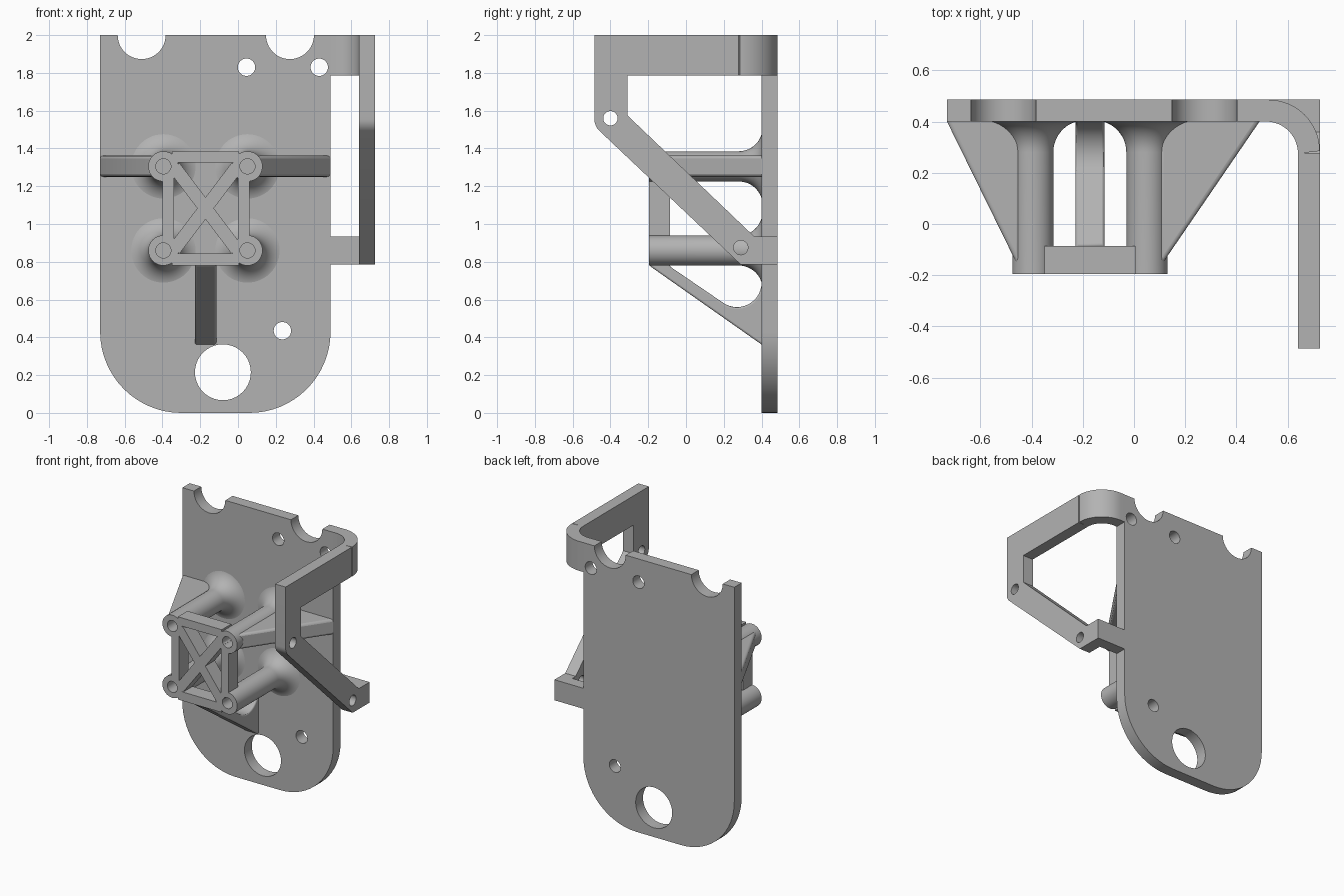
import bpy, bmesh
from math import sin, cos, radians, atan2, pi
from mathutils import Matrix

if "Cube" in bpy.data.objects:
    bpy.data.objects.remove(bpy.data.objects["Cube"])

GREY = (0.45, 0.45, 0.45, 1)
mat = bpy.data.materials.new("plain grey")
mat.use_nodes = True
mat.diffuse_color = GREY
mat.node_tree.nodes["Principled BSDF"].inputs["Base Color"].default_value = GREY


def finish(name, bm):
    bmesh.ops.recalc_face_normals(bm, faces=bm.faces)
    mesh = bpy.data.meshes.new(name)
    bm.to_mesh(mesh)
    bm.free()
    mesh.materials.append(mat)
    obj = bpy.data.objects.new(name, mesh)
    bpy.context.collection.objects.link(obj)
    activate(obj)
    bpy.ops.object.shade_smooth_by_angle(angle=radians(30))
    return obj


def activate(obj):
    bpy.ops.object.select_all(action='DESELECT')
    obj.select_set(True)
    bpy.context.view_layer.objects.active = obj


def arc(u, v, r, start, end, n=16):
    angles = [radians(start + (end - start) * i / n) for i in range(n + 1)]
    return [(u + r * cos(a), v + r * sin(a)) for a in angles]


def place(axis, u, v, w):
    return {'x': (w, u, v), 'y': (u, w, v), 'z': (u, v, w)}[axis]


def add_prism(bm, pts, axis, lo, hi):
    rings = [[bm.verts.new(place(axis, u, v, w)) for u, v in pts] for w in (lo, hi)]
    bm.faces.new(rings[0])
    bm.faces.new(rings[1][::-1])
    n = len(pts)
    for i in range(n):
        j = (i + 1) % n
        bm.faces.new((rings[0][i], rings[0][j], rings[1][j], rings[1][i]))


def prism(name, pts, axis, lo, hi, bevel=0):
    bm = bmesh.new()
    add_prism(bm, pts, axis, lo, hi)
    obj = finish(name, bm)
    if bevel:
        mod = obj.modifiers.new("rounded_edges", 'BEVEL')
        mod.width, mod.segments = bevel, 3
        mod.limit_method, mod.angle_limit = 'ANGLE', radians(40)
        bpy.ops.object.modifier_apply(modifier=mod.name)
        bpy.ops.object.shade_smooth_by_angle(angle=radians(30))
    return obj


def drill(obj, holes, axis, lo, hi):
    bm = bmesh.new()
    for u, v, r in holes:
        add_prism(bm, arc(u, v, r, 0, 360, 40)[:-1], axis, lo, hi)
    cutter = finish("hole_cutter", bm)
    cutter.hide_render = True
    activate(obj)
    mod = obj.modifiers.new("holes", 'BOOLEAN')
    mod.operation, mod.solver, mod.object = 'DIFFERENCE', 'EXACT', cutter
    bpy.ops.object.modifier_apply(modifier=mod.name)
    bpy.data.objects.remove(cutter)
    bpy.ops.object.shade_smooth_by_angle(angle=radians(30))


def box(name, x0, x1, y0, y1, z0, z1):
    return prism(name, [(x0, y0), (x1, y0), (x1, y1), (x0, y1)], 'z', z0, z1)


LEFT, RIGHT, FRONT, BACK = -0.73, 0.49, 0.40, 0.485

# Back plate with round lower corners and two top notches
outline = arc(LEFT + 0.43, 0.43, 0.43, 180, 270) + arc(RIGHT - 0.43, 0.43, 0.43, 270, 360)
outline.append((RIGHT, 2))
for x in (0.275, -0.51):
    outline += arc(x, 2, 0.127, 0, -180, 24)
outline.append((LEFT, 2))
plate = prism("back_plate", outline, 'y', FRONT, BACK)
drill(plate, [(-0.08, 0.215, 0.148), (0.045, 1.83, 0.046),
              (0.43, 1.83, 0.046), (0.235, 0.435, 0.046)], 'y', 0.3, 0.6)

# Four hollow-ended posts flaring into the plate
TIP, RIM = -0.195, 0.08
POST_X, POST_Z = (-0.395, 0.05), (0.86, 1.305)
section = [(0, 0.2), (0.04, 0.2), (0.04, TIP), (RIM, TIP)]
section += arc(0.205, 0.28, 0.125, 180, 90, 12) + [(0.205, 0.43), (0, 0.43)]
for x in POST_X:
    for z in POST_Z:
        bm = bmesh.new()
        verts = [bm.verts.new((r, y, 0)) for r, y in section]
        edges = [bm.edges.new(pair) for pair in zip(verts, verts[1:])]
        bmesh.ops.spin(bm, geom=verts + edges, axis=(0, 1, 0), cent=(0, 0, 0),
                       angle=2 * pi, steps=48)
        bmesh.ops.remove_doubles(bm, verts=bm.verts, dist=0.0005)
        bmesh.ops.translate(bm, verts=bm.verts, vec=(x, 0, z))
        finish("post", bm)

# Front frame joining the posts
INNER = -0.085
for z0, z1 in ((0.78, 0.845), (1.325, 1.385)):
    box("frame_rail", -0.395 + 0.045, 0.005, TIP, INNER, z0, z1)
for x0, x1 in ((-0.40, -0.34), (0.0, 0.06)):
    box("frame_side", x0, x1, TIP, INNER, 0.905, 1.26)

# Crossed braces inside the frame
for side in (1, -1):
    brace = box("cross_brace", -0.275, 0.275, TIP, INNER, -0.035, 0.035)
    tilt = Matrix.Rotation(side * atan2(0.185, 0.14), 4, 'Y')
    brace.data.transform(Matrix.Translation((-0.172, 0, 1.083)) @ tilt)

# Gusset ribs from the upper posts to the plate edges
for name, edge, end, y in (("right_rib", LEFT, -0.445, -0.18), ("left_rib", RIGHT, 0.10, -0.17)):
    prism(name, [(edge, FRONT), (edge, 0.43), (end, 0.43), (end, y)], 'z', 1.25, 1.362, 0.016)

# Sloping strut below the frame
strut = [(TIP, 0.80), (TIP, 0.78), (FRONT, 0.362), (0.43, 0.362), (0.43, 0.69), (FRONT, 0.69)]
strut += arc(0.27, 0.69, 0.13, 0, -125, 16) + [(INNER, 0.775), (INNER, 0.80)]
prism("lower_strut", strut, 'x', -0.228, -0.115, 0.014)

# Side arm: curved top band, upright, diagonal and foot
ARM_IN, ARM_OUT = 0.64, 0.725
bend = [(RIGHT, FRONT)] + arc(0.515, 0.275, 0.125, 90, 0) + arc(0.525, 0.285, 0.2, 0, 90, 20)
prism("arm_bend", bend + [(RIGHT, BACK)], 'z', 1.785, 2)
side = [(0.278, 2), (-0.485, 2)] + arc(-0.40, 1.555, 0.085, 180, 226, 6)
side += [(0.29, 0.785), (BACK, 0.785), (BACK, 0.935), (0.36, 0.935),
         (-0.31, 1.575), (-0.31, 1.785), (0.278, 1.785)]
arm = prism("side_arm", side, 'x', ARM_IN, ARM_OUT)
drill(arm, [(-0.40, 1.56, 0.038), (0.29, 0.875, 0.038)], 'x', 0.5, 0.9)
box("arm_foot", RIGHT, ARM_IN, FRONT, BACK, 0.785, 0.935)
